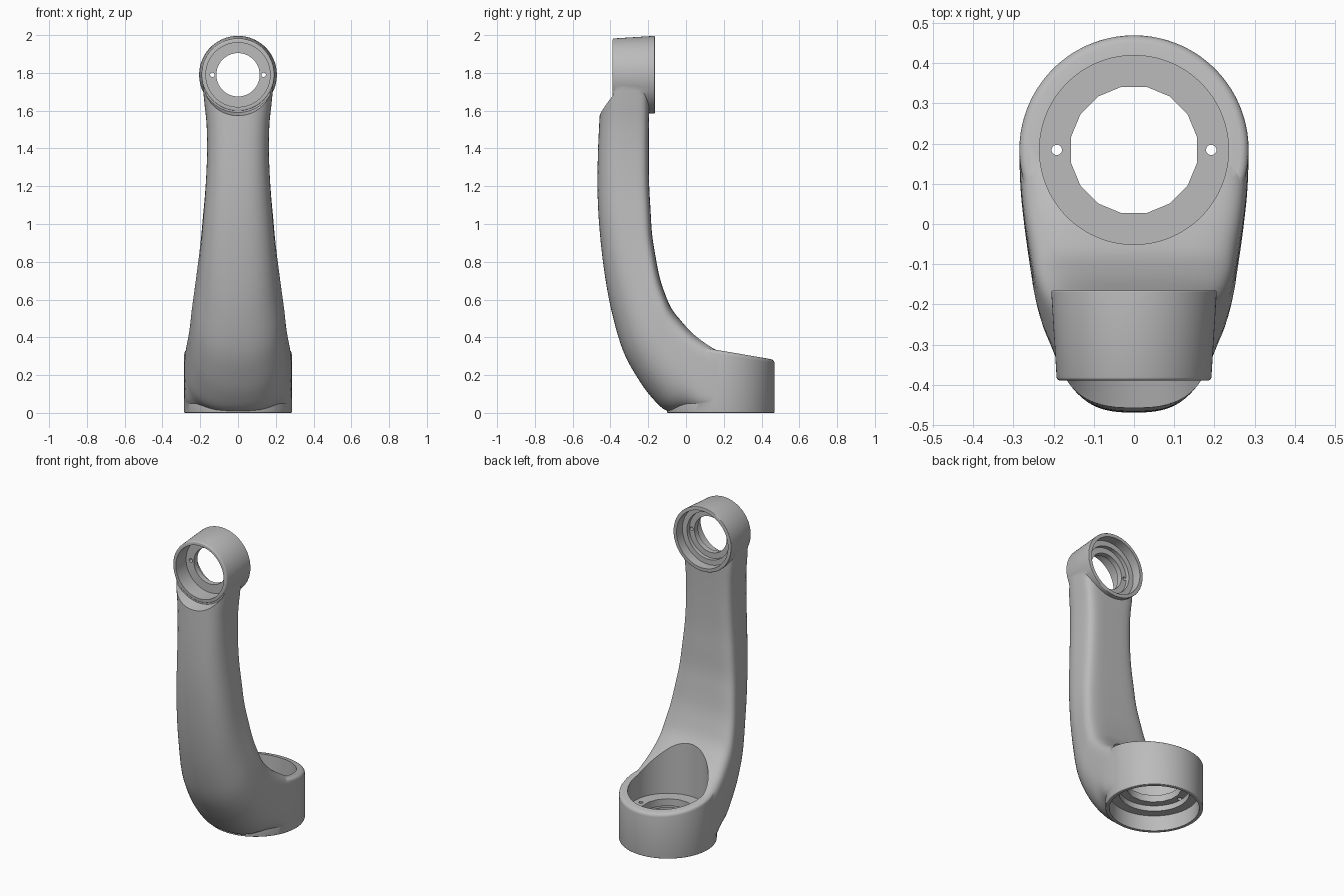
import bpy, bmesh, math
from mathutils import Vector, Matrix

cube = bpy.data.objects.get("Cube")
if cube:
    bpy.data.objects.remove(cube, do_unlink=True)

grey = bpy.data.materials.new("satin_grey")
grey.use_nodes = True
grey.diffuse_color = (0.5, 0.5, 0.5, 1)
grey.node_tree.nodes["Principled BSDF"].inputs["Base Color"].default_value = (0.5, 0.5, 0.5, 1)

BASE_Y, BASE_R = 0.184, 0.285     # vertical joint at the foot
HEAD_Z, HEAD_R = 1.79, 0.206      # horizontal joint at the top


def make_object(name, bm):
    bmesh.ops.recalc_face_normals(bm, faces=bm.faces)
    mesh = bpy.data.meshes.new(name)
    bm.to_mesh(mesh)
    bm.free()
    mesh.materials.append(grey)
    obj = bpy.data.objects.new(name, mesh)
    bpy.context.collection.objects.link(obj)
    return obj


def round_bar(name, axis, x, start, end, r1, r2=None, sides=96, start_round=0, end_round=0):
    """Cylinder or cone on the base axis (z) or the head axis (y)."""
    bm = bmesh.new()
    bmesh.ops.create_cone(bm, cap_ends=True, segments=sides, radius1=r1,
                          radius2=r1 if r2 is None else r2, depth=end - start)
    bmesh.ops.rotate(bm, verts=bm.verts, matrix=Matrix.Rotation(math.pi / sides, 3, "Z"))
    bmesh.ops.translate(bm, verts=bm.verts, vec=(0, 0, (start + end) / 2))
    for level, size in ((start, start_round), (end, end_round)):
        if size:
            rim = [e for e in bm.edges if all(abs(v.co.z - level) < 1e-5 for v in e.verts)]
            bmesh.ops.bevel(bm, geom=rim, offset=size, segments=4, profile=0.5, affect="EDGES")
    if axis == "y":
        bmesh.ops.rotate(bm, verts=bm.verts, matrix=Matrix.Rotation(-math.pi / 2, 3, "X"))
        bmesh.ops.translate(bm, verts=bm.verts, vec=(x, 0, HEAD_Z))
    else:
        bmesh.ops.translate(bm, verts=bm.verts, vec=(x, BASE_Y, 0))
    return make_object(name, bm)


def combine(target, tool, operation):
    mod = target.modifiers.new(tool.name, "BOOLEAN")
    mod.operation, mod.object, mod.solver = operation, tool, "EXACT"
    bpy.context.view_layer.objects.active = target
    bpy.ops.object.modifier_apply(modifier=mod.name)
    bpy.data.objects.remove(tool, do_unlink=True)


def spline(rows, steps):
    """Smooth interpolation through rows of numbers."""
    out = []
    for i in range(len(rows) - 1):
        a, b, c, d = (rows[min(max(i + k, 0), len(rows) - 1)] for k in (-1, 0, 1, 2))
        for s in range(steps):
            t = s / steps
            out.append([0.5 * (2 * q + (r - p) * t + (2 * p - 5 * q + 4 * r - u) * t * t
                               + (3 * q - p - 3 * r + u) * t ** 3)
                        for p, q, r, u in zip(a, b, c, d)])
    return out + [list(rows[-1])]


# Arm sections: outer y, z; inner y, z; half width; outer squareness
ARM = [
    (0.25, 0.01, 0.25, 0.317, 0.275, 10), (0.17, 0.01, 0.18, 0.336, 0.284, 9),
    (0.08, 0.01, 0.10, 0.38, 0.282, 6), (0, 0.01, 0.03, 0.43, 0.275, 3.6),
    (-0.10, 0.01, -0.03, 0.492, 0.265, 2.6), (-0.18, 0.08, -0.075, 0.55, 0.256, 2.4),
    (-0.25, 0.175, -0.107, 0.62, 0.248, 2.4), (-0.33, 0.32, -0.14, 0.72, 0.233, 2.4),
    (-0.39, 0.52, -0.165, 0.85, 0.214, 2.4), (-0.43, 0.73, -0.18, 0.95, 0.199, 2.5),
    (-0.456, 0.95, -0.188, 1.08, 0.185, 2.6), (-0.468, 1.15, -0.195, 1.21, 0.172, 2.6),
    (-0.467, 1.35, -0.197, 1.37, 0.164, 2.7), (-0.46, 1.52, -0.196, 1.52, 0.166, 2.8),
    (-0.453, 1.64, -0.194, 1.64, 0.178, 2.9), (-0.445, 1.76, -0.194, 1.76, 0.19, 3),
]


def build_arm():
    bm, loops, count = bmesh.new(), [], 64
    for oy, oz, iy, iz, width, square in spline(ARM, 4):
        outer, inner = Vector((0, oy, oz)), Vector((0, iy, iz))
        widest = outer.lerp(inner, 0.6)
        loop = []
        for k in range(count):
            c, s = math.cos(math.tau * (k + .5) / count), math.sin(math.tau * (k + .5) / count)
            power = 2 / (5 if s > 0 else square)
            co = widest.lerp(inner if s > 0 else outer, abs(s) ** power)
            co.x = math.copysign(width * abs(c) ** power, c)
            loop.append(bm.verts.new(co))
        loops.append(loop)
    for a, b in zip(loops, loops[1:]):
        for k in range(count):
            n = (k + 1) % count
            bm.faces.new((a[k], a[n], b[n], b[k]))
    bm.faces.new(loops[0])
    bm.faces.new(loops[-1])
    return make_object("link_arm", bm)


arm = build_arm()

# Scoop the arm front around the head, then add both joint housings
combine(arm, round_bar("head_scoop", "y", 0, -0.56, -0.386, 0.24, 0.2), "DIFFERENCE")
combine(arm, round_bar("head_housing", "y", 0, -0.389, -0.165, 0.192, HEAD_R,
                       start_round=0.008, end_round=0.004), "UNION")
base = round_bar("base_housing", "z", 0, 0, 0.3, BASE_R, start_round=0.005, end_round=0.02)
for v in base.data.vertices:      # slope the top of the base up towards the arm
    if v.co.z > 0.2:
        v.co.z += (0.465 - v.co.y) * 0.17 - 0.018
combine(arm, base, "UNION")

# Bearing seats, through holes and screw holes: axis, x, start, end, radius, sides
CUTS = [
    ("base_upper_seat", "z", 0, 0.18, 0.9, 0.235, 96),
    ("base_lower_seat", "z", 0, -0.1, 0.1, 0.262, 96),
    ("base_lower_step", "z", 0, -0.1, 0.135, 0.205, 96),
    ("base_hole", "z", 0, -0.1, 0.5, 0.16, 16),
    ("head_front_seat", "y", 0, -0.6, -0.285, 0.17, 96),
    ("head_back_seat", "y", 0, -0.225, 0, 0.183, 96),
    ("head_back_step", "y", 0, -0.25, 0, 0.15, 96),
    ("head_hole", "y", 0, -0.6, 0, 0.115, 32),
]
for side in (-1, 1):
    CUTS.append(("base_screw_hole", "z", side * 0.192, -0.1, 0.5, 0.013, 16))
    CUTS.append(("head_screw_hole", "y", side * 0.136, -0.6, 0, 0.012, 16))
for name, axis, x, start, end, radius, sides in CUTS:
    combine(arm, round_bar(name, axis, x, start, end, radius, sides=sides), "DIFFERENCE")

bpy.ops.object.select_all(action="DESELECT")
arm.select_set(True)
bpy.context.view_layer.objects.active = arm
bpy.ops.object.shade_smooth_by_angle(angle=math.radians(32))
